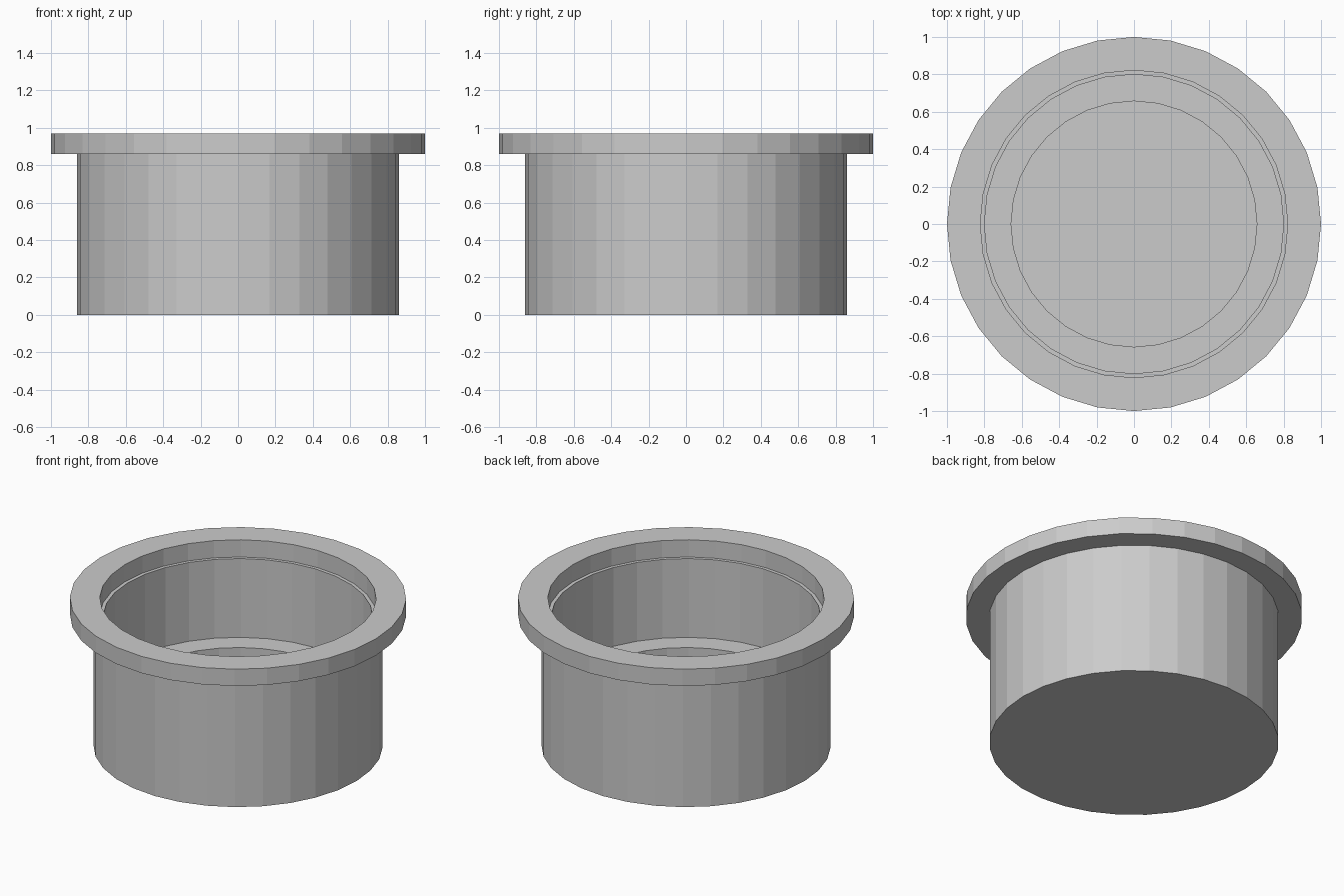
import bpy, bmesh
from math import cos, sin, tau

if "Cube" in bpy.data.objects:
    bpy.data.objects.remove(bpy.data.objects["Cube"])

SIDES = 32


def lathe(name, profile):
    """Turn an (r, z) profile around z; the first and last rings are capped."""
    bm = bmesh.new()
    rings = [[bm.verts.new((r * cos(tau * i / SIDES), r * sin(tau * i / SIDES), z))
              for i in range(SIDES)] for r, z in profile]
    for a, b in zip(rings, rings[1:]):
        for i in range(SIDES):
            j = (i + 1) % SIDES
            bm.faces.new((a[i], a[j], b[j], b[i]))
    bm.faces.new(rings[0][::-1])
    bm.faces.new(rings[-1])
    bmesh.ops.recalc_face_normals(bm, faces=bm.faces)
    mesh = bpy.data.meshes.new(name)
    bm.to_mesh(mesh)
    bm.free()
    obj = bpy.data.objects.new(name, mesh)
    bpy.context.collection.objects.link(obj)
    return obj


# Flanged cup: outer wall, rim, narrow ledge, stepped floor and recess
lathe("flanged_cup", [
    (0.86, 0.0), (0.86, 0.86),      # outer wall
    (1.0, 0.86), (1.0, 0.97),       # flange
    (0.822, 0.97), (0.822, 0.857),  # mouth
    (0.80, 0.857), (0.80, 0.34),    # ledge and inner wall
    (0.657, 0.34), (0.657, 0.06),   # floor step and recess
])
